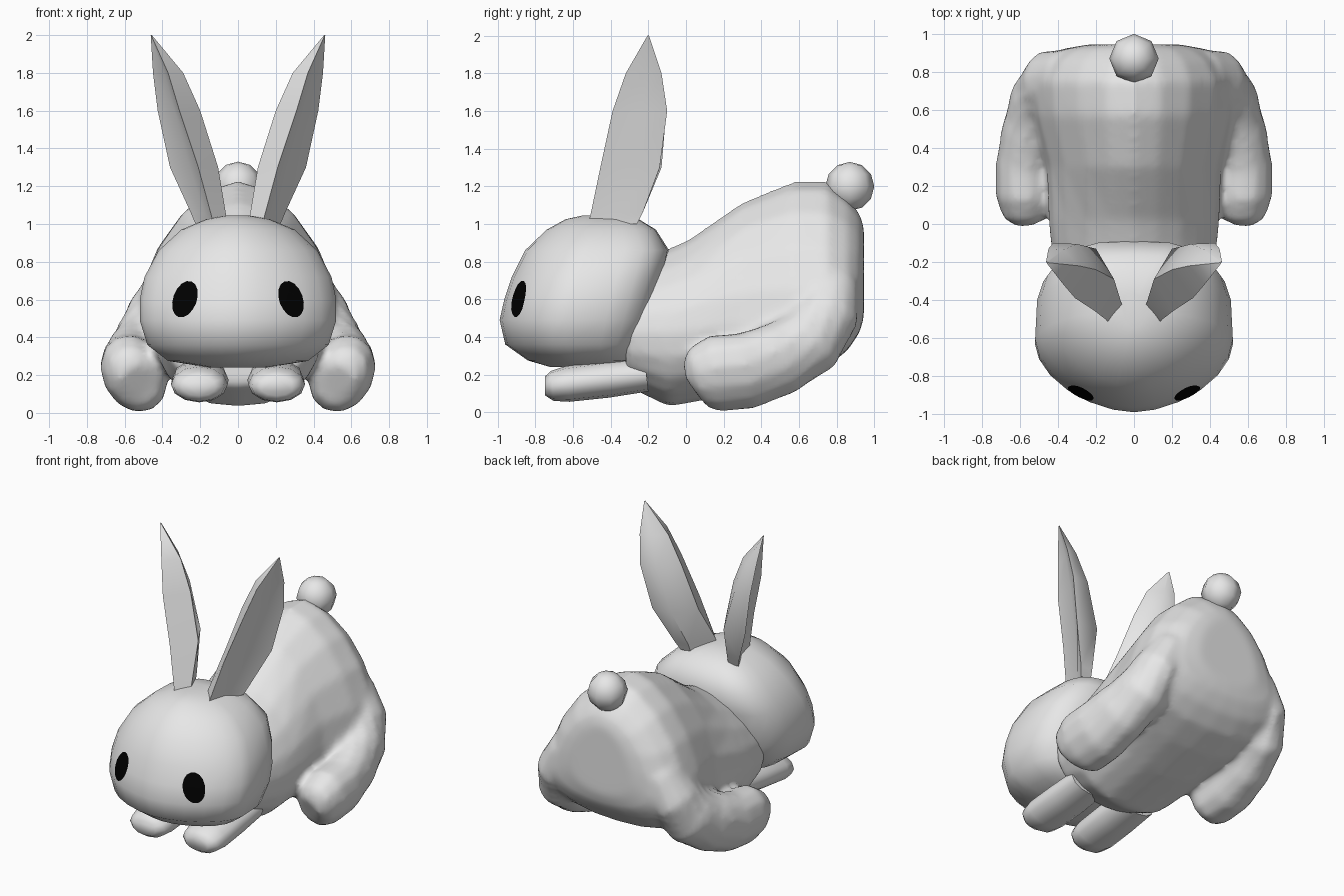
import bpy, bmesh, math
from mathutils import Vector
from mathutils.bvhtree import BVHTree

if "Cube" in bpy.data.objects:
    bpy.data.objects.remove(bpy.data.objects["Cube"])


def material(name, c):
    m = bpy.data.materials.new(name)
    m.diffuse_color = (*c, 1)
    m.use_nodes = True
    m.node_tree.nodes["Principled BSDF"].inputs["Base Color"].default_value = m.diffuse_color
    return m


FUR = material("light grey fur", (0.8, 0.8, 0.8))
BLACK = material("black eye", (0.0, 0.0, 0.0))


def make(name, bm, mat=FUR, angle=60, mirror=False):
    bmesh.ops.recalc_face_normals(bm, faces=bm.faces)
    me = bpy.data.meshes.new(name)
    bm.to_mesh(me)
    bm.free()
    ob = bpy.data.objects.new(name, me)
    bpy.context.collection.objects.link(ob)
    me.materials.append(mat)
    if mirror:
        ob.modifiers.new("mirror", 'MIRROR').use_mirror_merge = False
    bpy.ops.object.select_all(action='DESELECT')
    ob.select_set(True)
    bpy.context.view_layer.objects.active = ob
    bpy.ops.object.shade_smooth_by_angle(angle=math.radians(angle))
    return ob


def loft(rings, bm=None):
    """Skin closed rings of equal point count and cap both ends."""
    bm = bm or bmesh.new()
    vs = [[bm.verts.new(p) for p in r] for r in rings]
    n = len(vs[0])
    for a, b in zip(vs, vs[1:]):
        for i in range(n):
            j = (i + 1) % n
            bm.faces.new((a[i], a[j], b[j], b[i]))
    bm.faces.new(vs[0])
    bm.faces.new(vs[-1])
    return bm


def oval(hw, lo, mid, hi, e_lo, e_hi, n=20):
    """Egg-shaped section: half width hw, from lo to hi, widest at mid."""
    pts = []
    for i in range(n):
        a = 2 * math.pi * i / n
        c, s = math.cos(a), math.sin(a)
        e = 2 / (e_hi if s > 0 else e_lo)
        r = (hi - mid) if s > 0 else (mid - lo)
        pts.append((hw * math.copysign(abs(c) ** e, c),
                    mid + r * math.copysign(abs(s) ** e, s)))
    return pts


def limb(path, n=12):
    """Rings along (x, y, z, half width, half height, roll in degrees)."""
    rings = []
    for i, (x, y, z, rw, rh, roll) in enumerate(path):
        a, b = path[max(i - 1, 0)], path[min(i + 1, len(path) - 1)]
        t = (Vector(b[:3]) - Vector(a[:3])).normalized()
        up = Vector((1, 0, 0)).cross(t).normalized()
        side = t.cross(up)
        c, s = math.cos(math.radians(roll)), math.sin(math.radians(roll))
        side, up = side * c + up * s, up * c - side * s
        rings.append([Vector((x, y, z)) + side * rw * math.cos(k * math.tau / n)
                      + up * rh * math.sin(k * math.tau / n) for k in range(n)])
    return rings


# body: sections along y (y, half width, bottom, widest z, top, upper roundness)
body = [(-.32, .40, .14, .42, .78, 1.8),
        (-.09, .44, .03, .42, .87, 1.8), (.02, .45, .05, .43, .92, 1.8),
        (.30, .46, .10, .46, 1.115, 1.8), (.57, .53, .17, .46, 1.225, 1.75),
        (.75, .55, .24, .46, 1.225, 1.7), (.86, .48, .33, .50, 1.14, 1.75),
        (.92, .38, .42, .56, 1.06, 1.8), (.945, .24, .50, .66, .99, 1.8)]
bm = loft([[(x, y, z) for x, z in oval(w, lo, m, hi, 2.2, e)]
           for y, w, lo, m, hi, e in body])

# hind legs: foot tip back to the hip, blended into the body by a remesh
hind = limb([(.54, .03, .17, .09, .10, -25), (.55, .06, .185, .14, .17, -25),
             (.55, .15, .205, .17, .215, -25), (.55, .32, .22, .17, .215, -25),
             (.53, .50, .285, .165, .205, -20), (.49, .66, .38, .165, .195, -10),
             (.44, .75, .53, .15, .175, 0), (.35, .79, .70, .12, .13, 0)])
for s in (1, -1):
    loft([[(s * p.x, p.y, p.z) for p in r] for r in hind], bm)
ob = make("body_and_hind_legs", bm)
rm = ob.modifiers.new("blend", 'REMESH')
rm.mode = 'VOXEL'
rm.voxel_size = .025
rm.use_smooth_shade = True
sm = ob.modifiers.new("soften", 'SMOOTH')
sm.factor, sm.iterations = .5, 6

# head: horizontal sections (z, half width, front y, back y)
head = [(.24, .15, -.72, -.38), (.275, .37, -.84, -.28), (.36, .48, -.96, -.23),
        (.49, .52, -.99, -.18), (.60, .52, -.965, -.15), (.72, .495, -.925, -.12),
        (.86, .42, -.855, -.09), (.97, .30, -.74, -.16), (1.025, .17, -.64, -.25),
        (1.045, .06, -.55, -.36)]
head_ob = make("head", loft([[(x, y, z) for x, y in
                              oval(w, f, f + (b - f) * .44, b, 1.75, 3.4, 24)]
                             for z, w, f, b in head]))

# eyes: thin tilted oval plates laid onto the head surface
hm = head_ob.data
tree = BVHTree.FromPolygons([v.co.copy() for v in hm.vertices],
                            [tuple(p.vertices) for p in hm.polygons])
bm = bmesh.new()
tilt = math.radians(-20)
rings = []
for r in (0, .35, .7, 1):
    row = []
    for k in range(1 if r == 0 else 16):
        a = k * math.tau / 16
        u, w = .062 * r * math.cos(a), .1 * r * math.sin(a)
        x = .278 - u * math.cos(tilt) + w * math.sin(tilt)
        z = .60 + u * math.sin(tilt) + w * math.cos(tilt)
        p, nrm, _, _ = tree.ray_cast(Vector((x, -2, z)), Vector((0, 1, 0)))
        if nrm.y > 0:
            nrm = -nrm
        row.append(bm.verts.new(p + nrm * .007))
    rings.append(row)
for k in range(16):
    j = (k + 1) % 16
    bm.faces.new((rings[0][0], rings[1][k], rings[1][j]))
    for a, b in zip(rings[1:], rings[2:]):
        bm.faces.new((a[k], b[k], b[j], a[j]))
eyes = make("eyes", bm, BLACK, mirror=True)
if eyes.data.polygons[0].normal.y > 0:
    eyes.data.flip_normals()

# ears: blades with a shallow fold in the outer face
# (z, front edge, outer edge, two back points, fold depth)
ears = [(1.00, (.13, -.52), (.225, -.26), (.145, -.26), (.06, -.43), .015),
        (1.06, (.145, -.505), (.25, -.23), (.15, -.24), (.065, -.42), .02),
        (1.30, (.21, -.455), (.36, -.14), (.20, -.13), (.105, -.29), .03),
        (1.60, (.31, -.39), (.425, -.10), (.30, -.105), (.20, -.24), .03),
        (1.80, (.37, -.32), (.45, -.13), (.37, -.135), (.29, -.22), .02),
        (2.00, (.46, -.205), (.462, -.197), (.458, -.197), (.456, -.203), 0)]
make("ears", loft([[(*f, z), ((f[0] + o[0]) / 2 - d, (f[1] + o[1]) / 2 + d / 2, z),
                    (*o, z), (*b1, z), (*b2, z)] for z, f, o, b1, b2, d in ears]),
     angle=60, mirror=True)

# front legs
make("front_legs", loft(limb([(.205, -.75, .14, .09, .05, 0), (.205, -.71, .14, .135, .08, 0),
                              (.205, -.63, .15, .15, .095, 0), (.20, -.42, .175, .15, .098, 0),
                              (.20, -.21, .20, .14, .09, 0)])), mirror=True)

# tail
bm = bmesh.new()
bmesh.ops.create_uvsphere(bm, u_segments=8, v_segments=6, radius=.13)
bmesh.ops.translate(bm, verts=bm.verts, vec=(0, .87, 1.2))
make("tail", bm)
